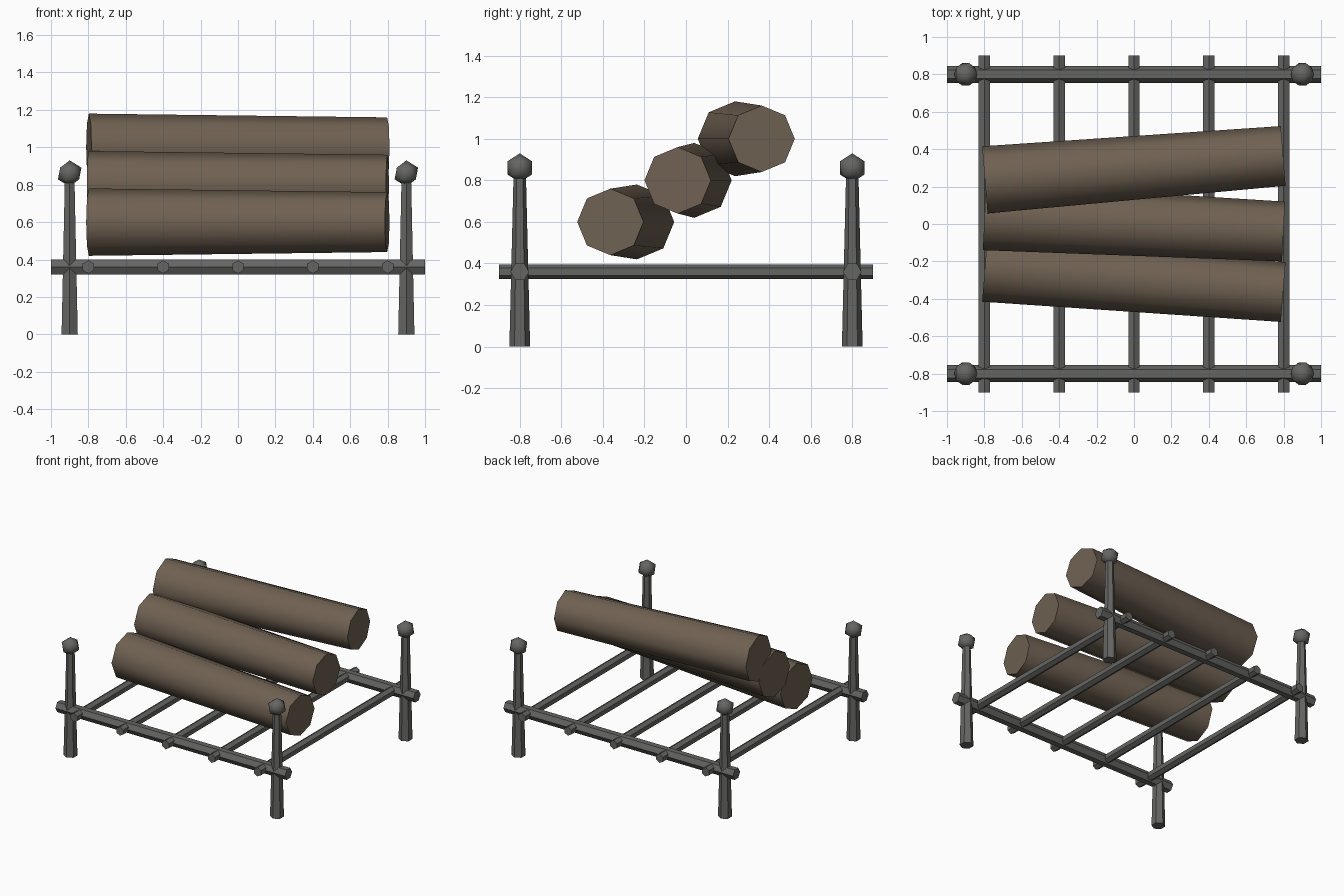
import bpy
from math import radians
from mathutils import Euler

cube = bpy.data.objects.get("Cube")
if cube:
    bpy.data.objects.remove(cube, do_unlink=True)


def make_material(name, rgb, roughness):
    mat = bpy.data.materials.new(name)
    mat.use_nodes = True
    mat.diffuse_color = (*rgb, 1)
    shader = mat.node_tree.nodes["Principled BSDF"]
    shader.inputs["Base Color"].default_value = (*rgb, 1)
    shader.inputs["Roughness"].default_value = roughness
    return mat


iron = make_material("dark_iron", (0.13, 0.13, 0.125), 0.6)
bark = make_material("bark_brown", (0.16, 0.12, 0.085), 0.9)


def finish(name, mat):
    obj = bpy.context.object
    obj.name = name
    obj.data.name = name
    obj.data.materials.append(mat)
    # Keeps six-sided iron crisp while eight-sided logs and knobs look round
    bpy.ops.object.shade_smooth_by_angle(angle=radians(50))
    return obj


def rod(name, mat, sides, r_start, r_end, length, location, rotation=(0, 0, 0)):
    bpy.ops.mesh.primitive_cone_add(
        vertices=sides, radius1=r_start, radius2=r_end, depth=length,
        location=location, rotation=Euler(rotation))
    return finish(name, mat)


QUARTER = radians(90)
GRATE_Z = 0.36
POST_X, RAIL_Y = 0.9, 0.8
POST_HEIGHT = 0.82

for depth_name, y in (("front", -RAIL_Y), ("back", RAIL_Y)):
    # Long rail across the grate
    rod(f"{depth_name}_rail", iron, 6, 0.045, 0.045, 2.0,
        (0, y, GRATE_Z), (0, QUARTER, 0))

    # Tapered corner posts with faceted knobs
    for side_name, x in (("right", -POST_X), ("left", POST_X)):
        rod(f"{depth_name}_{side_name}_post", iron, 6, 0.05, 0.03, POST_HEIGHT,
            (x, y, POST_HEIGHT / 2))
        bpy.ops.mesh.primitive_ico_sphere_add(
            subdivisions=1, radius=0.07, location=(x, y, 0.86))
        finish(f"{depth_name}_{side_name}_knob", iron)

# Crossbars running front to back
for i in range(5):
    rod(f"crossbar_{i + 1}", iron, 6, 0.035, 0.035, 1.8,
        (-0.8 + 0.4 * i, 0, GRATE_Z), (QUARTER, 0, 0))

# Tapered logs, stepped upward to the back and slightly fanned
for name, y, z, turn in (("front_log", -0.3, 0.6, -0.08),
                         ("middle_log", 0, 0.8, -0.05),
                         ("back_log", 0.3, 1.0, 0.08)):
    rod(name, bark, 8, 0.18, 0.16, 1.6, (0, y, z), (0, QUARTER, turn))
